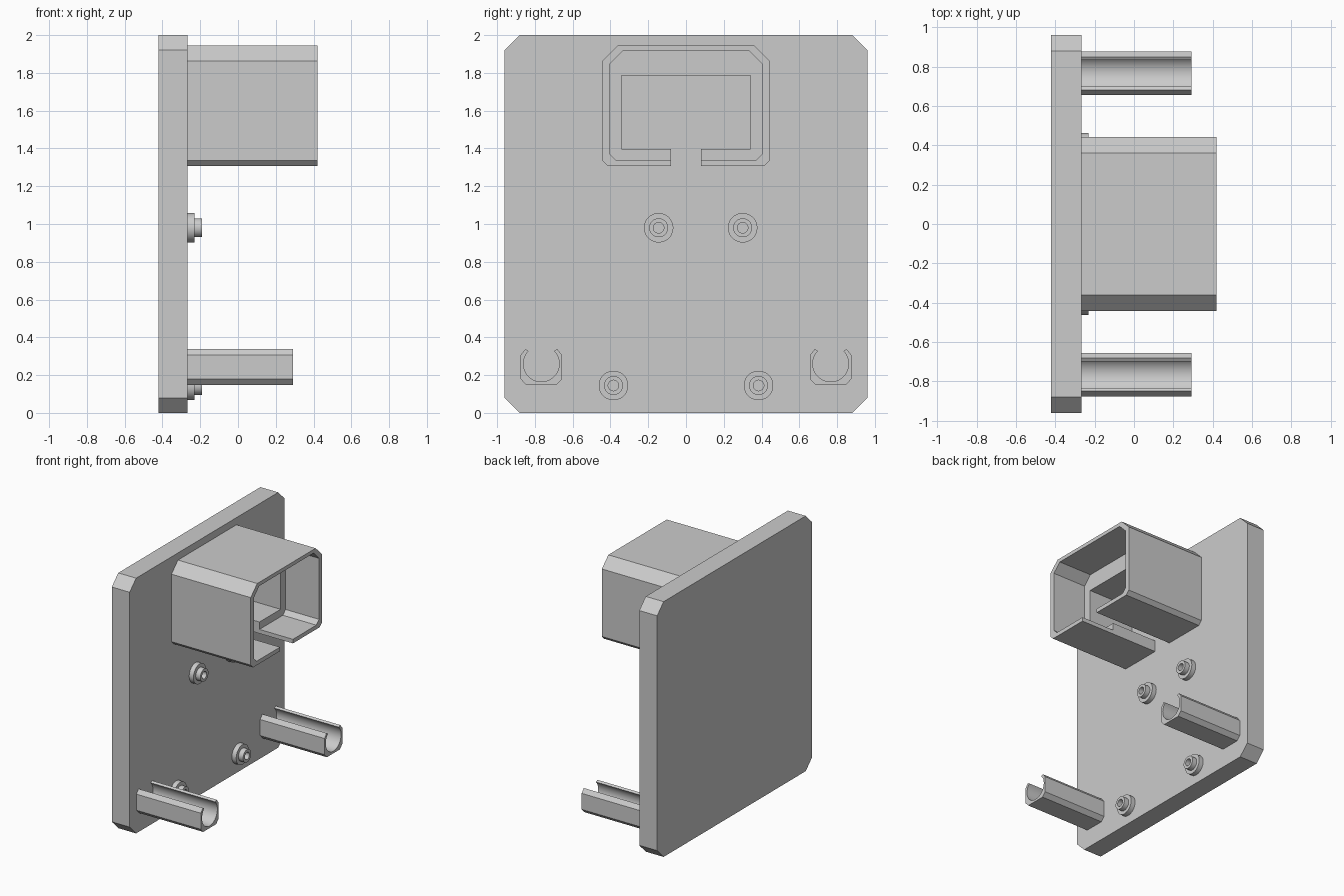
import bpy, bmesh, math

if "Cube" in bpy.data.objects:
    bpy.data.objects.remove(bpy.data.objects["Cube"])

grey = bpy.data.materials.new("light_grey")
grey.diffuse_color = (0.6, 0.6, 0.6, 1)
grey.use_nodes = True
grey.node_tree.nodes["Principled BSDF"].inputs["Base Color"].default_value = grey.diffuse_color

FACE = -0.267   # x of the plate's front face


def finish(bm, name):
    bmesh.ops.recalc_face_normals(bm, faces=bm.faces)
    me = bpy.data.meshes.new(name)
    bm.to_mesh(me)
    bm.free()
    me.materials.append(grey)
    ob = bpy.data.objects.new(name, me)
    bpy.context.collection.objects.link(ob)
    return ob


def smooth(ob):
    bpy.ops.object.select_all(action='DESELECT')
    ob.select_set(True)
    bpy.context.view_layer.objects.active = ob
    bpy.ops.object.shade_smooth_by_angle(angle=math.radians(25))


def prism(name, pts, x0, x1):
    """Extrude a (y, z) outline along x."""
    bm = bmesh.new()
    a = [bm.verts.new((x0, y, z)) for y, z in pts]
    b = [bm.verts.new((x1, y, z)) for y, z in pts]
    bm.faces.new(a)
    bm.faces.new(b)
    for i in range(len(pts)):
        j = (i + 1) % len(pts)
        bm.faces.new((a[i], a[j], b[j], b[i]))
    return finish(bm, name)


def chamfered(hw, z0, z1, low, high, low_z=None):
    """Rectangle outline with cut corners, centred on y = 0."""
    return [(-hw + low, z0), (hw - low, z0), (hw, z0 + low), (hw, z1 - high),
            (hw - high, z1), (-hw + high, z1), (-hw, z1 - high), (-hw, z0 + low)]


def rect(hw, z0, z1):
    return [(-hw, z0), (hw, z0), (hw, z1), (-hw, z1)]


def cut(ob, cutter):
    cutter.hide_render = True
    m = ob.modifiers.new("cut", 'BOOLEAN')
    m.operation, m.solver, m.object = 'DIFFERENCE', 'EXACT', cutter
    bpy.context.view_layer.objects.active = ob
    bpy.ops.object.modifier_apply(modifier=m.name)
    bpy.data.objects.remove(cutter)


# Back plate
prism("back_plate", chamfered(0.96, 0, 2, 0.08, 0.08), -0.422, FACE)

# Slotted housing: wide mouth in front, narrower pocket behind, slot below
housing = prism("housing", chamfered(0.442, 1.306, 1.944, 0.029, 0.08), FACE, 0.42)
cut(housing, prism("mouth_cutter", chamfered(0.403, 1.338, 1.915, 0.033, 0.066), 0.13, 0.6))
cut(housing, prism("pocket_cutter", rect(0.341, 1.396, 1.785), -0.4, 0.3))
cut(housing, prism("slot_cutter", rect(0.08, 1.2, 1.5), -0.4, 0.6))

# Pair of round-bore snap clips
for side, label in ((-1, "left"), (1, "right")):
    cy, cz, r = 0.766 * side, 0.26, 0.095
    pts = [(-0.084, 0.338), (-0.11, 0.306), (-0.11, 0.18), (-0.08, 0.148),
           (0.08, 0.148), (0.11, 0.18), (0.11, 0.306), (0.084, 0.338)]
    pts = [(cy + y, z) for y, z in pts]
    n = 32
    for i in range(n + 1):
        t = math.radians(45 - 270 * i / n)
        pts.append((cy + r * math.cos(t), cz + r * math.sin(t)))
    smooth(prism("clip_" + label, pts, FACE, 0.291))

# Stepped hollow standoffs
section = [(0.078, FACE), (0.078, -0.23), (0.05, -0.23), (0.05, -0.19),
           (0.028, -0.19), (0.028, FACE)]
for k, (y, z) in enumerate([(-0.145, 0.98), (0.30, 0.98), (-0.384, 0.145), (0.384, 0.145)]):
    bm = bmesh.new()
    n = 40
    rings = [[bm.verts.new((x, y + r * math.cos(2 * math.pi * i / n),
                            z + r * math.sin(2 * math.pi * i / n))) for i in range(n)]
             for r, x in section]
    for a, b in zip(rings, rings[1:] + rings[:1]):
        for i in range(n):
            j = (i + 1) % n
            bm.faces.new((a[i], a[j], b[j], b[i]))
    smooth(finish(bm, f"standoff_{k + 1}"))
